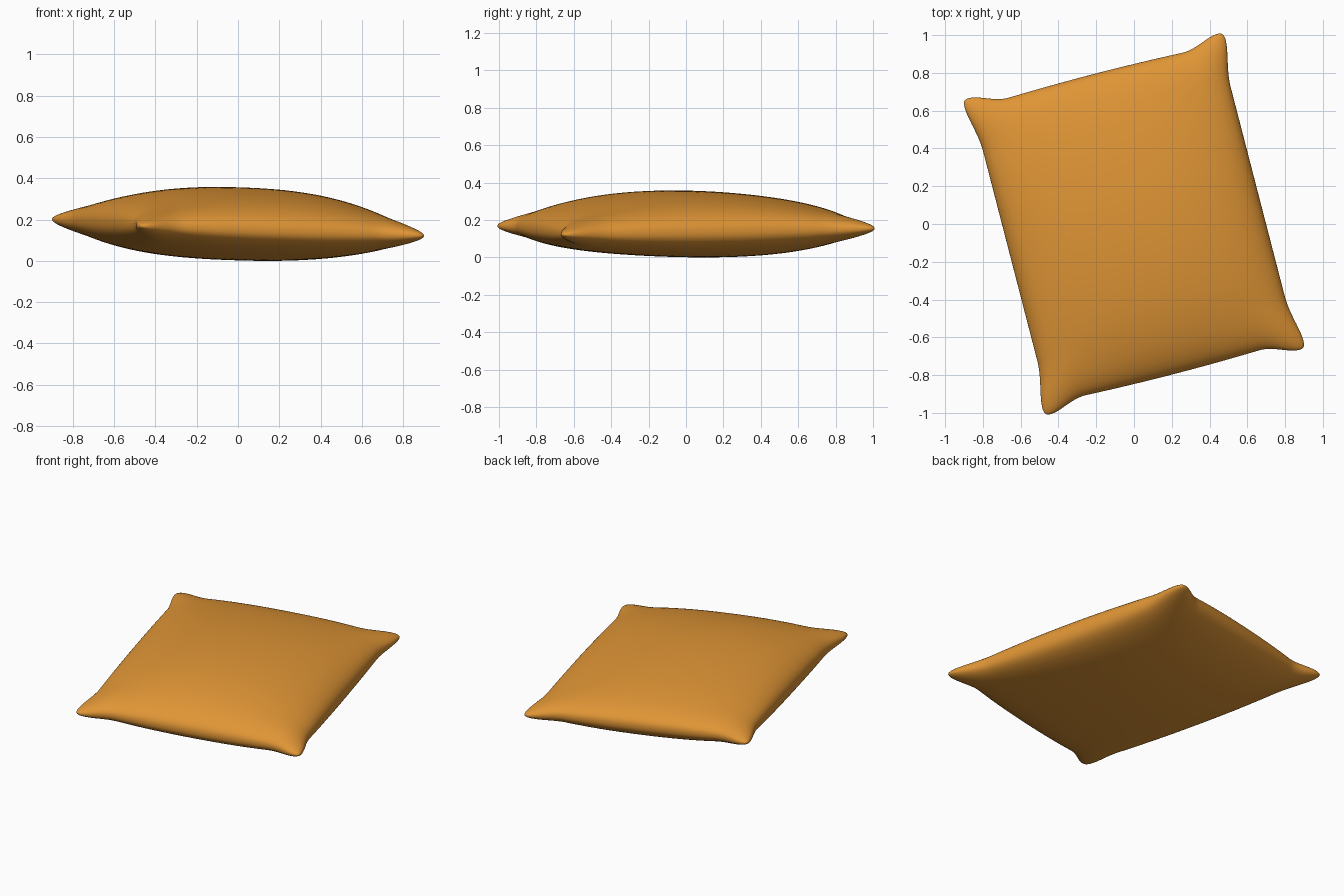
import bpy, bmesh, math
from mathutils import Matrix, Vector

if "Cube" in bpy.data.objects:
    bpy.data.objects.remove(bpy.data.objects["Cube"], do_unlink=True)

N = 64                         # grid cells per side
HALF_X, HALF_Y = 0.677, 0.822  # half sizes at the middle of the edges
PUFF, BEND = 0.176, 0.018      # half thickness, rise of the middle
TILT_X, TILT_Y = -0.037, 0.01

# fabric material
fabric = bpy.data.materials.new("orange_fabric")
color = (0.74, 0.30, 0.036, 1)
fabric.diffuse_color = color
fabric.use_nodes = True
bsdf = fabric.node_tree.nodes["Principled BSDF"]
bsdf.inputs["Base Color"].default_value = color
bsdf.inputs["Roughness"].default_value = 0.8


def flare(t, width):
    """Smooth step that widens an edge near its corners."""
    f = max(0, (abs(t) - 0.66) / 0.34)
    return width * f * f * (3 - 2 * f)


def cushion_point(s, t, side):
    dome = max(0, (1 - abs(s) ** 2.3) * (1 - t * t))
    # blunt the corners, then flare the edges towards them
    blunt = 1 - 0.02 * abs(s * t) ** 24
    s, t = s * blunt, t * blunt
    x = s * (HALF_X + flare(t, 0.044))
    y = t * (HALF_Y - 0.02 * s * s + flare(s, 0.07))
    z = side * PUFF * dome ** 0.43 + (BEND - 0.025 * t) * dome
    return Vector((x, y, z))


# cushion: two puffed sheets joined along the seam
steps = [math.sin(math.pi / 2 * (2 * i / N - 1)) for i in range(N + 1)]
bm = bmesh.new()
for side in (1, -1):
    grid = [[bm.verts.new(cushion_point(s, t, side)) for t in steps] for s in steps]
    for i in range(N):
        for j in range(N):
            quad = [grid[i][j], grid[i + 1][j], grid[i + 1][j + 1], grid[i][j + 1]]
            bm.faces.new(quad[::side])
bmesh.ops.remove_doubles(bm, verts=bm.verts, dist=0.0002)
bm.transform(Matrix.Rotation(math.radians(14.5), 4, "Z"))

# lean the cushion slightly and rest it on the ground
for v in bm.verts:
    v.co.z += TILT_X * v.co.x + TILT_Y * v.co.y
low = min(v.co.z for v in bm.verts)
bmesh.ops.translate(bm, verts=bm.verts, vec=(0, 0, -low))
bmesh.ops.recalc_face_normals(bm, faces=bm.faces)

mesh = bpy.data.meshes.new("cushion")
bm.to_mesh(mesh)
bm.free()
mesh.materials.append(fabric)
mesh.shade_smooth()
cushion = bpy.data.objects.new("cushion", mesh)
bpy.context.collection.objects.link(cushion)
